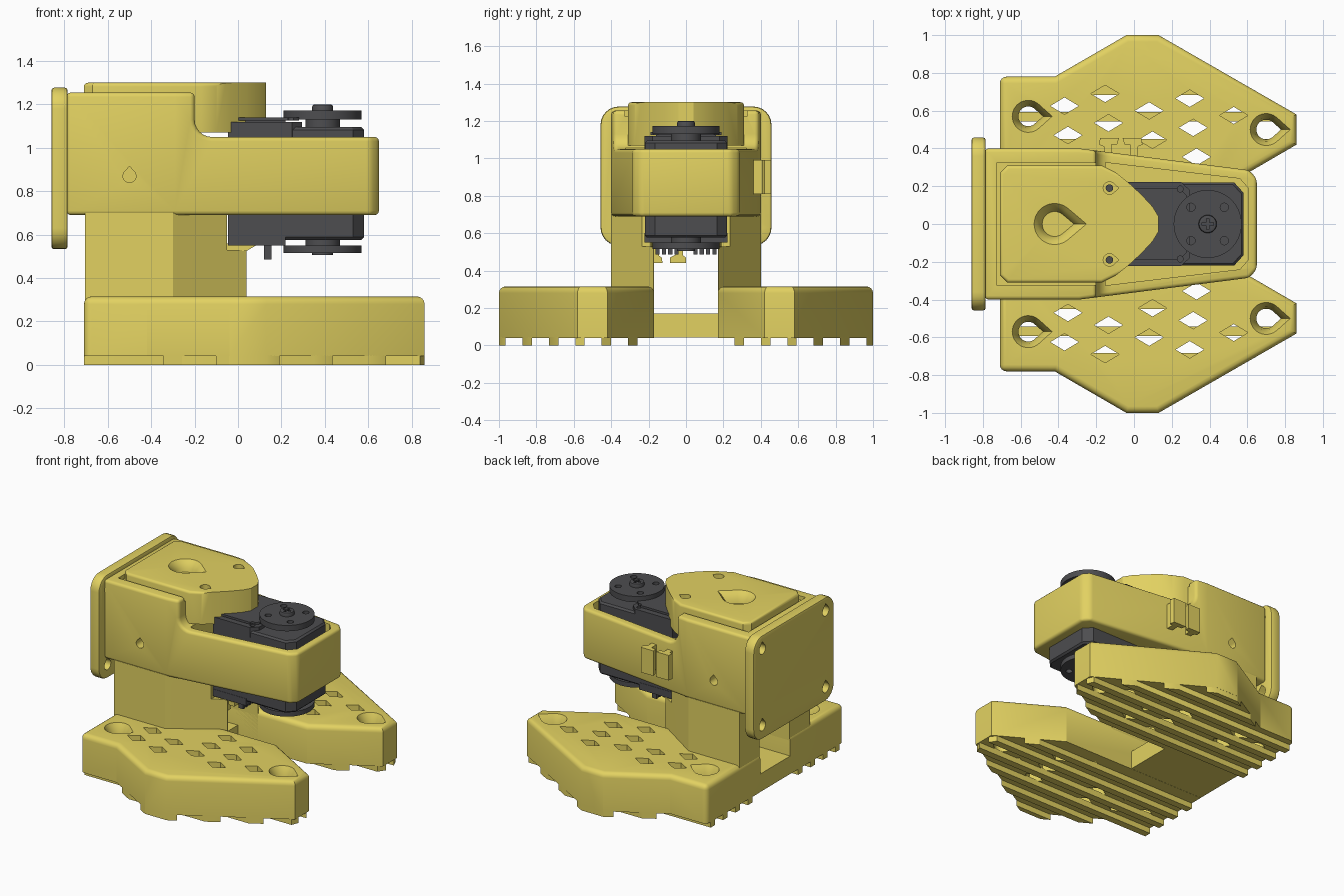
import bpy, bmesh, math
from mathutils import Vector

if "Cube" in bpy.data.objects:
    bpy.data.objects.remove(bpy.data.objects["Cube"])


def material(name, rgb):
    m = bpy.data.materials.new(name)
    m.diffuse_color = (*rgb, 1)
    m.use_nodes = True
    m.node_tree.nodes["Principled BSDF"].inputs["Base Color"].default_value = m.diffuse_color
    return m


GOLD = material("gold_plastic", (0.76, 0.64, 0.12))
DARK = material("dark_plastic", (0.075, 0.075, 0.08))
AXES = {'z': lambda u, v, w: (u, v, w), 'y': lambda u, v, w: (u, w, v), 'x': lambda u, v, w: (w, u, v)}


def solid(name, parts, mat=GOLD, axis='z'):
    """Each part is a list of (height, outline) layers skinned into a closed solid."""
    bm = bmesh.new()
    for layers in parts:
        rings = [[bm.verts.new(AXES[axis](u, v, w)) for u, v in pts] for w, pts in layers]
        n = len(rings[0])
        for a, b in zip(rings, rings[1:]):
            for i in range(n):
                bm.faces.new((a[i], a[(i + 1) % n], b[(i + 1) % n], b[i]))
        bm.faces.new(rings[0])
        bm.faces.new(rings[-1])
    bmesh.ops.recalc_face_normals(bm, faces=bm.faces)
    me = bpy.data.meshes.new(name)
    bm.to_mesh(me)
    bm.free()
    ob = bpy.data.objects.new(name, me)
    bpy.context.collection.objects.link(ob)
    me.materials.append(mat)
    return ob


def prism(pts, a, b):
    return [(a, pts), (b, pts)]


def rect(x0, x1, y0, y1):
    return [(x0, y0), (x1, y0), (x1, y1), (x0, y1)]


def circle(cx, cy, r, n=40):
    return [(cx + r * math.cos(2 * math.pi * i / n), cy + r * math.sin(2 * math.pi * i / n)) for i in range(n)]


def teardrop(cx, cy, r, ang=0.0, tip=1.5, n=28):
    phi = math.acos(1 / tip)
    pts = [(cx + r * tip * math.cos(ang), cy + r * tip * math.sin(ang))]
    for i in range(n + 1):
        t = ang + phi + (2 * math.pi - 2 * phi) * i / n
        pts.append((cx + r * math.cos(t), cy + r * math.sin(t)))
    return pts


def sym(half):
    """Mirror a half outline (y > 0) across y = 0."""
    return half + [(x, -y) for x, y in reversed(half)]


def cut(ob, cutter):
    m = ob.modifiers.new("cut", 'BOOLEAN')
    m.object, m.solver, m.operation = cutter, 'EXACT', 'DIFFERENCE'
    bpy.context.view_layer.objects.active = ob
    bpy.ops.object.modifier_apply(modifier=m.name)
    bpy.data.objects.remove(cutter)


def bevel(ob, width, test, segments=4):
    bm = bmesh.new()
    bm.from_mesh(ob.data)
    edges = [e for e in bm.edges if test(e)]
    bmesh.ops.bevel(bm, geom=edges, offset=width, segments=segments, profile=0.5,
                    affect='EDGES', clamp_overlap=True)
    bm.to_mesh(ob.data)
    bm.free()


def sharp(e):
    return e.calc_face_angle(0) > 0.6


# feet: bevelled plates with diamond grid, screw holes and ridges below
FOOT = [(-.71, .17), (-.71, .78), (-.42, .78), (-.04, 1), (.13, 1), (.86, .58), (.86, .42), (.43, .17)]
SCREWS = [(.70, .50), (-.56, .57)]


def edge_distance(p):
    d = []
    for a, b in zip(FOOT, FOOT[1:] + FOOT[:1]):
        t = (Vector(b) - Vector(a)).normalized()
        d.append(t.y * (p[0] - a[0]) - t.x * (p[1] - a[1]))
    return min(d)


def span(y):
    xs = []
    for (x0, y0), (x1, y1) in zip(FOOT, FOOT[1:] + FOOT[:1]):
        if y0 != y1 and min(y0, y1) <= y <= max(y0, y1):
            xs.append(x0 + (x1 - x0) * (y - y0) / (y1 - y0))
    return min(xs), max(xs)


grid = []
for i in range(-4, 8):
    for j in range(-4, 6):
        p = (-.35 + .215 * i - .018 * j, .47 + .065 * i + .155 * j)
        clear = all(math.dist(p, s) > .18 for s in SCREWS)
        if edge_distance(p) > .075 and clear and not (p[1] < .45 and p[0] < .08):
            grid.append(p)

for side, s in (("back", 1), ("front", -1)):
    def flip(pts):
        return [(x, y * s) for x, y in pts]
    foot = solid(side + "_foot", [prism(flip(FOOT), .04, .315)])
    bevel(foot, .035, lambda e: all(v.co.z > .3 for v in e.verts) or
          (all(v.co.x < -.7 and abs(v.co.y) > .7 for v in e.verts)))
    holes = [prism(flip([(x - .075, y), (x, y - .045), (x + .075, y), (x, y + .045)]), -.1, .5)
             for x, y in grid]
    for x, y in SCREWS:
        holes.append([(z, flip(teardrop(x, y, r))) for z, r in
                      ((-.1, .052), (.2, .052), (.26, .062), (.295, .075), (.33, .092))])
    cut(foot, solid("foot_holes", holes))
    ridges = []
    for k in range(6):
        y = .285 + .141 * k
        lo, hi = y - .025, min(y + .025, .999)
        (a0, a1), (b0, b1) = span(lo), span(hi)
        ridges.append(prism(flip([(a0, lo), (a1, lo), (b1, hi), (b0, hi)]), 0, .045))
    solid(side + "_foot_ridges", ridges)

# floor joining the feet
solid("base_bridge", [prism(rect(-.71, -.12, -.175, .175), .041, .17)])

# pillar with an open channel and a servo seat
pillar = solid("pillar", [prism(sym([(-.705, .4), (-.3, .4), (-.05, .235), (.04, .175)]), .05, .70)])
cut(pillar, solid("channel", [prism(rect(-.9, .3, -.17, .17), -.1, .53)]))
cut(pillar, solid("seat", [prism(rect(-.05, .3, -.5, .5), .53, .9)]))

# stepped housing around the servo
housing = solid("housing", [prism(sym([(-.79, .4), (-.29, .4), (.61, .285), (.65, .24)]), .69, 1.255)])
fillet = [(-.12 - .08 * math.sin(t), 1.13 - .08 * math.cos(t)) for t in [math.pi / 12 * i for i in range(7)]]
cut(housing, solid("step", [prism([(1, 1.05)] + fillet + [(-.2, 1.5), (1, 1.5)], -1, 1)], axis='y'))
bevel(housing, .02, sharp, 3)
cut(housing, solid("pocket", [prism(sym([(-.15, .325), (.56, .24), (.605, .19)]), .92, 1.4)]))
cut(housing, solid("lid_groove", [prism(rect(-.725, -.1, -.325, .325), 1.225, 1.4)]))
cut(housing, solid("side_holes", [prism(teardrop(-.5, .87, .03, math.pi / 2), a, b)
                                  for a, b in ((-.6, -.25), (.25, .6))], axis='y'))

# mounting plate at the rear, rounded with four holes
corner = []
for q, (cy, cz) in enumerate([(.36, 1.18), (-.36, 1.18), (-.36, .63), (.36, .63)]):
    for i in range(7):
        t = math.pi / 2 * (q + i / 6)
        corner.append((cy + .097 * math.cos(t), cz + .097 * math.sin(t)))
plate = solid("rear_plate", [prism(corner, -.86, -.785)], axis='x')
bevel(plate, .012, sharp, 2)
cut(plate, solid("plate_holes", [prism(teardrop(y, z, .036, math.pi / 2), -1, -.7)
                                 for y in (-.36, .36) for z in (.63, 1.18)], axis='x'))

# lid with a rounded nose
lid = solid("lid", [prism(sym([(-.71, .27), (-.67, .31), (-.17, .31), (-.1, .275), (-.03, .22),
                               (.04, .155), (.1, .09), (.13, .04)]), 1.07, 1.30)])
bevel(lid, .03, lambda e: all(v.co.z > 1.29 for v in e.verts) and
      all(v.co.x < -.1 for v in e.verts))
lid_holes = [[(z, teardrop(-.42, 0, r, 0, 1.55)) for z, r in
              ((1.1, .06), (1.2, .06), (1.25, .072), (1.28, .09), (1.31, .118))]]
lid_holes += [prism(teardrop(-.13, y, .033), 1.2, 1.4) for y in (-.19, .19)]
cut(lid, solid("lid_holes", lid_holes))
solid("lid_screws", [prism(circle(-.13, y, .02, 16), 1.15, 1.23) for y in (-.19, .19)], DARK)

# cable clips on the back side and under the seat
clip = [(-.12, .34), (-.12, .42), (-.09, .42), (-.08, .455), (-.18, .455), (-.185, .42), (-.16, .41), (-.16, .34)]
solid("cable_clips", [prism(clip, .81, .99), prism([(-.14 - x, y) for x, y in clip], .81, .99)])
hook = [(-.17, .56), (-.17, .44), (-.125, .44), (-.13, .47), (-.145, .48), (-.145, .56)]
tee = [(-.055, .56), (-.055, .485), (-.085, .47), (-.085, .44), (0, .44), (0, .47), (-.015, .48), (-.015, .56)]
solid("under_hooks", [prism(hook, -.06, .03), prism(tee, -.06, .03)], axis='x')
solid("servo_lip", [prism([(-.05, .525), (.04, .525), (.1, .56), (-.05, .56)], -.19, .19)], axis='y')

# servo body and stepped decks
body = solid("servo_body", [prism(sym([(-.045, .22), (.53, .22), (.58, .165)]), .576, 1.095)], DARK)
bevel(body, .012, lambda e: sharp(e) and e.verts[0].co.z == e.verts[1].co.z, 1)
deck = solid("servo_decks", [prism(sym([(-.045, .222), (.25, .222), (.295, .18)]), 1.05, 1.12),
                             prism(sym([(-.045, .19), (.24, .19), (.28, .15)]), 1.125, 1.14),
                             prism(rect(-.045, .22, -.222, .222), .55, .60)], DARK)
cut(deck, solid("deck_holes", [prism(circle(.245, y, .016, 16), 1.1, 1.3) for y in (-.185, .185)]))
solid("servo_deck_joint", [prism(rect(-.04, .22, -.16, .16), 1.11, 1.13)], DARK)
solid("servo_pins", [prism(rect(.12, .155, y - .011, y + .011), .485, .56)
                     for k in (-1, 1) for y in [k * (.05 + .034 * i) for i in range(4)]], DARK)

# output discs above and below
C = (.39, 0)
for name, hub, disc, cap in (("top", (1.09, 1.135), (1.13, 1.172), (1.165, 1.2)),
                             ("bottom", (.58, .545), (.55, .516), (.52, .505))):
    solid(name + "_hub", [prism(circle(*C, .08), *hub)], DARK)
    horn = solid(name + "_disc", [prism(circle(*C, .18, 64), *disc)], DARK)
    bores = [prism(circle(C[0] + .125 * math.cos(a), .125 * math.sin(a), .022, 20), disc[0] * 2 - disc[1], disc[1] * 2 - disc[0])
             for a in [math.pi / 4 + math.pi / 2 * i for i in range(4)]]
    cut(horn, solid("disc_holes", bores))
    button = solid(name + "_cap_screw", [prism(circle(*C, .048, 32), *cap)], DARK)
    if name == "top":
        bevel(button, .01, lambda e: all(v.co.z > 1.19 for v in e.verts), 2)
        w, l = .007, .03
        quarter = [(l, -w), (l, w), (w, w)]
        plus = []
        for q in range(4):
            c, s = round(math.cos(q * math.pi / 2)), round(math.sin(q * math.pi / 2))
            plus += [(C[0] + c * x - s * y, s * x + c * y) for x, y in quarter]
        cut(button, solid("cross", [prism(plus, 1.18, 1.3)]))

# smooth the rounded surfaces, keep the edges crisp
bpy.ops.object.select_all(action='DESELECT')
for ob in list(bpy.context.scene.objects):
    ob.select_set(True)
    bpy.context.view_layer.objects.active = ob
bpy.ops.object.shade_smooth_by_angle(angle=math.radians(30))
